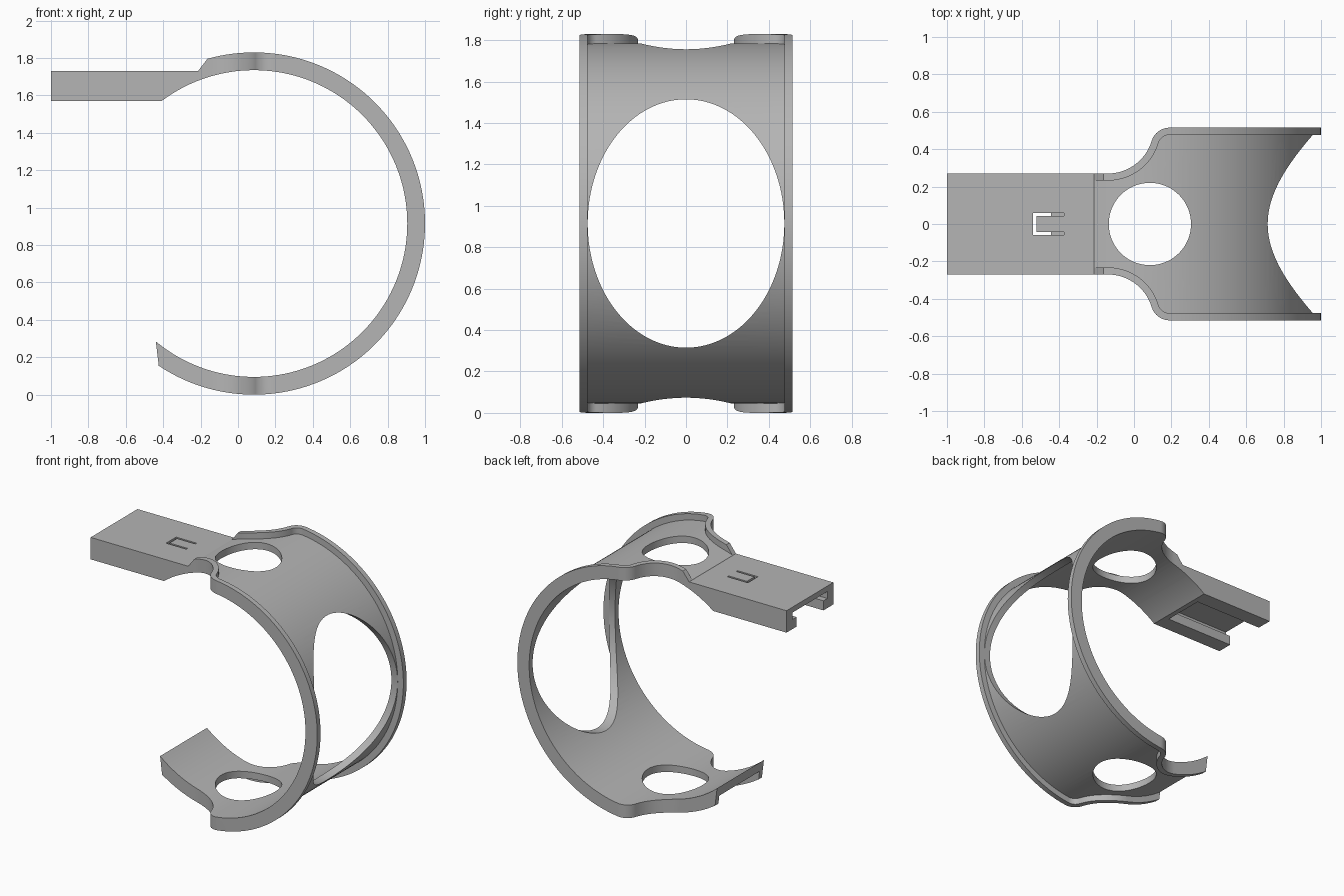
import bpy, bmesh
from math import sin, cos, radians, atan2, degrees

if "Cube" in bpy.data.objects:
    bpy.data.objects.remove(bpy.data.objects["Cube"])

grey = bpy.data.materials.new("plain_grey")
grey.use_nodes = True
grey.diffuse_color = (0.46, 0.46, 0.46, 1)
grey.node_tree.nodes["Principled BSDF"].inputs["Base Color"].default_value = (0.46, 0.46, 0.46, 1)

CX, CZ = 0.085, 0.915                      # ring axis
R_OUT, R_WEB, R_IN = 0.915, 0.87, 0.82     # rim, web and inner radii
HALF, NECK, RIM = 0.515, 0.27, 0.038       # half widths and rim width


def prism(name, pts, axis, lo, hi):
    """Extrude a flat outline along an axis."""
    place = {"X": lambda u, v, w: (w, u, v),
             "Y": lambda u, v, w: (u, w, v),
             "Z": lambda u, v, w: (u, v, w)}[axis]
    bm = bmesh.new()
    face = bm.faces.new([bm.verts.new(place(u, v, lo)) for u, v in pts])
    top = bmesh.ops.extrude_face_region(bm, geom=[face])["geom"]
    shift = place(0, 0, hi - lo)
    bmesh.ops.translate(bm, verts=[g for g in top if isinstance(g, bmesh.types.BMVert)], vec=shift)
    bmesh.ops.recalc_face_normals(bm, faces=bm.faces)
    mesh = bpy.data.meshes.new(name)
    bm.to_mesh(mesh)
    bm.free()
    mesh.materials.append(grey)
    ob = bpy.data.objects.new(name, mesh)
    bpy.context.collection.objects.link(ob)
    return ob


def box(name, x0, x1, y0, y1, z0, z1):
    return prism(name, [(x0, y0), (x1, y0), (x1, y1), (x0, y1)], "Z", z0, z1)


def arc(cx, cy, rx, ry, a0=0, a1=360, n=128):
    """Points on an arc; a full turn leaves out the repeated last point."""
    steps = n if abs(a1 - a0) >= 360 else n + 1
    angles = [radians(a0 + (a1 - a0) * i / n) for i in range(steps)]
    return [(cx + rx * cos(a), cy + ry * sin(a)) for a in angles]


def combine(target, other, operation):
    mod = target.modifiers.new(operation.lower(), "BOOLEAN")
    mod.operation, mod.solver, mod.object = operation, "EXACT", other
    bpy.context.view_layer.objects.active = target
    bpy.ops.object.modifier_apply(modifier=mod.name)
    bpy.data.objects.remove(other)


def neck_outline(inset):
    """Plan outline: wide band, S-shaped shoulders, narrow neck."""
    ax, ay, ar = 0.19, HALF - 0.1, 0.1          # convex shoulder
    bx, by, br = -0.14, HALF, HALF - NECK       # concave shoulder
    turn = degrees(atan2(ay - by, ax - bx))
    half = [(1.3, HALF - inset)]
    half += arc(ax, ay, ar - inset, ar - inset, 90, 180 + turn, 14)
    half += arc(bx, by, br + inset, br + inset, turn, -90, 20)
    half += [(-1.3, NECK - inset)]
    return half + [(x, -y) for x, y in reversed(half)]


# Open bracelet band, trimmed to the shouldered outline
cuff = prism("cuff", arc(CX, CZ, R_OUT, R_OUT, n=160), "Y", -0.7, 0.7)
combine(cuff, prism("outline", neck_outline(0), "Z", -0.2, 2.1), "INTERSECT")

# Recess between the raised rims
recess = prism("recess", arc(CX, CZ, 1.1, 1.1, n=160), "Y", -0.7, 0.7)
combine(recess, prism("web_core", arc(CX, CZ, R_WEB, R_WEB, n=160), "Y", -0.8, 0.8), "DIFFERENCE")
combine(recess, prism("inset_outline", neck_outline(RIM), "Z", -0.3, 2.2), "INTERSECT")
combine(cuff, recess, "DIFFERENCE")

# Gap at the wrist opening, with sloped ends
gap = [(-0.083, 1.9), (-0.21, 1.735), (-0.25, 1.683), (-0.3, 1.5), (-0.2, 1.0),
       (-0.44, 0.29), (-0.425, 0.165), (-0.405, 0.0), (-1.5, 0.0), (-1.5, 1.9)]
combine(cuff, prism("gap", gap, "Y", -0.8, 0.8), "DIFFERENCE")

# Straight arm, then the bore and the openings
combine(cuff, box("arm", -1, -0.15, -NECK, NECK, 1.57, 1.73), "UNION")
combine(cuff, prism("bore", arc(CX, CZ, R_IN, R_IN, n=160), "Y", -0.8, 0.8), "DIFFERENCE")
combine(cuff, prism("round_hole", arc(CX, 0, 0.22, 0.22, n=72), "Z", -0.3, 2.2), "DIFFERENCE")
combine(cuff, prism("side_window", arc(0, CZ, 0.475, 0.6, n=128), "X", 0.2, 1.3), "DIFFERENCE")

# T-shaped channel under the arm
channel = [(-0.155, 1.5), (0.155, 1.5), (0.155, 1.64), (0.2, 1.64), (0.2, 1.69),
           (-0.2, 1.69), (-0.2, 1.64), (-0.155, 1.64)]
combine(cuff, prism("channel", channel, "X", -1.2, -0.445), "DIFFERENCE")

# U-shaped latch slot through the top of the arm
slot = [(-0.54, -0.058), (-0.375, -0.058), (-0.375, -0.043), (-0.522, -0.043),
        (-0.522, 0.043), (-0.375, 0.043), (-0.375, 0.058), (-0.54, 0.058)]
combine(cuff, prism("latch_slot", slot, "Z", 1.66, 1.85), "DIFFERENCE")

# Smooth curved walls, crisp edges
bpy.ops.object.select_all(action="DESELECT")
cuff.select_set(True)
bpy.context.view_layer.objects.active = cuff
bpy.ops.object.shade_smooth_by_angle(angle=radians(25))
